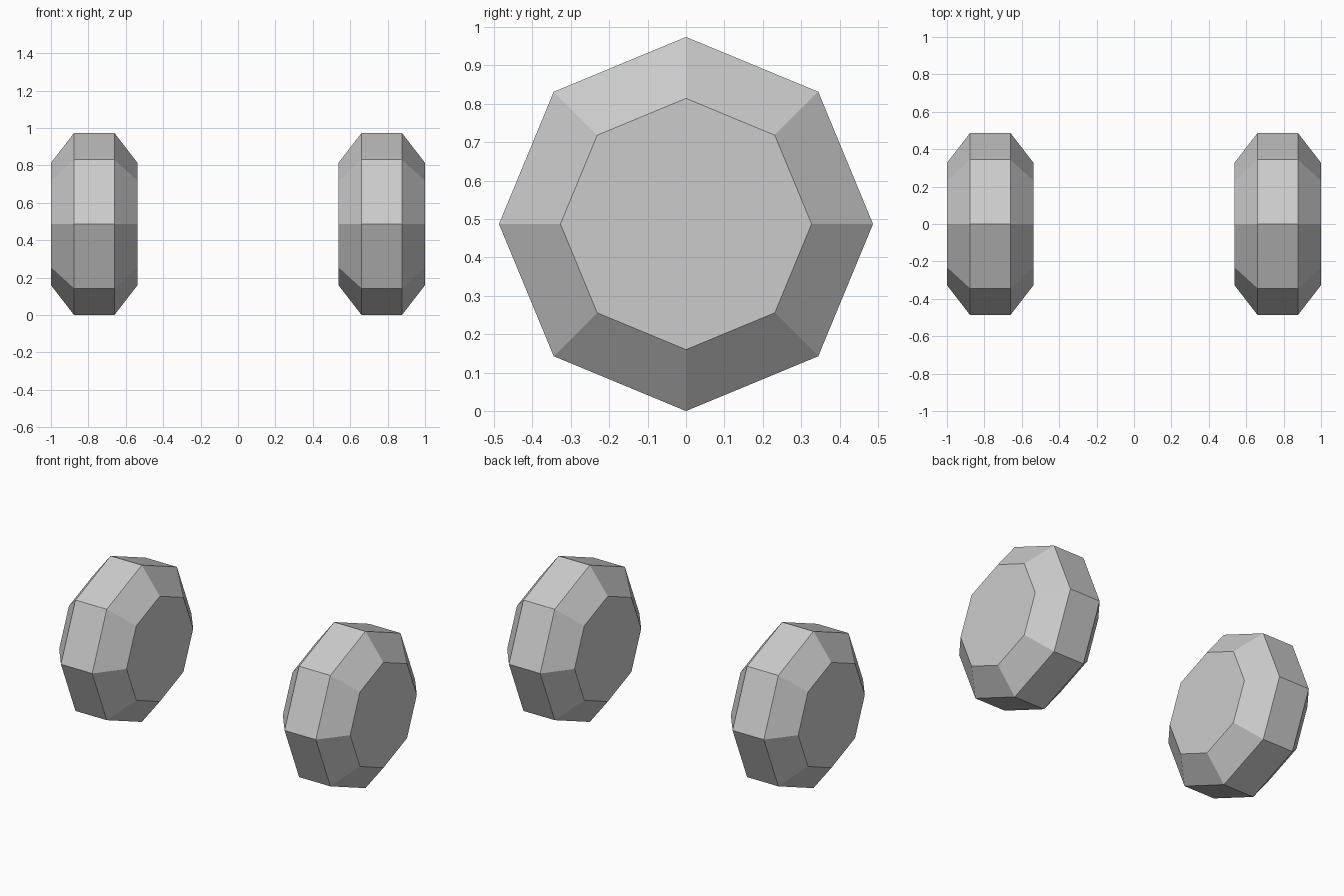
import bpy, bmesh
from math import sin, cos, pi

if "Cube" in bpy.data.objects:
    bpy.data.objects.remove(bpy.data.objects["Cube"])

SIDES = 8
RIM_R, CAP_R = 0.487, 0.327
CENTRE_X = 0.7685
# Profile across the axle: (x offset, radius)
PROFILE = [(-0.2315, CAP_R), (-0.1075, RIM_R), (0.1075, RIM_R), (0.2315, CAP_R)]


def make_wheel(name, x):
    bm = bmesh.new()
    rings = [[bm.verts.new((dx, r * cos(2 * pi * i / SIDES), r * sin(2 * pi * i / SIDES)))
              for i in range(SIDES)] for dx, r in PROFILE]
    # Tread and bevelled shoulders
    for a, b in zip(rings, rings[1:]):
        for i in range(SIDES):
            j = (i + 1) % SIDES
            bm.faces.new((a[i], a[j], b[j], b[i]))
    # Flat side caps
    bm.faces.new(rings[0])
    bm.faces.new(rings[-1])
    bmesh.ops.recalc_face_normals(bm, faces=bm.faces)
    mesh = bpy.data.meshes.new(name)
    bm.to_mesh(mesh)
    bm.free()
    obj = bpy.data.objects.new(name, mesh)
    obj.location = (x, 0, RIM_R)
    bpy.context.collection.objects.link(obj)


# Pair of wheels
for name, side in (("left_wheel", -1), ("right_wheel", 1)):
    make_wheel(name, side * CENTRE_X)
